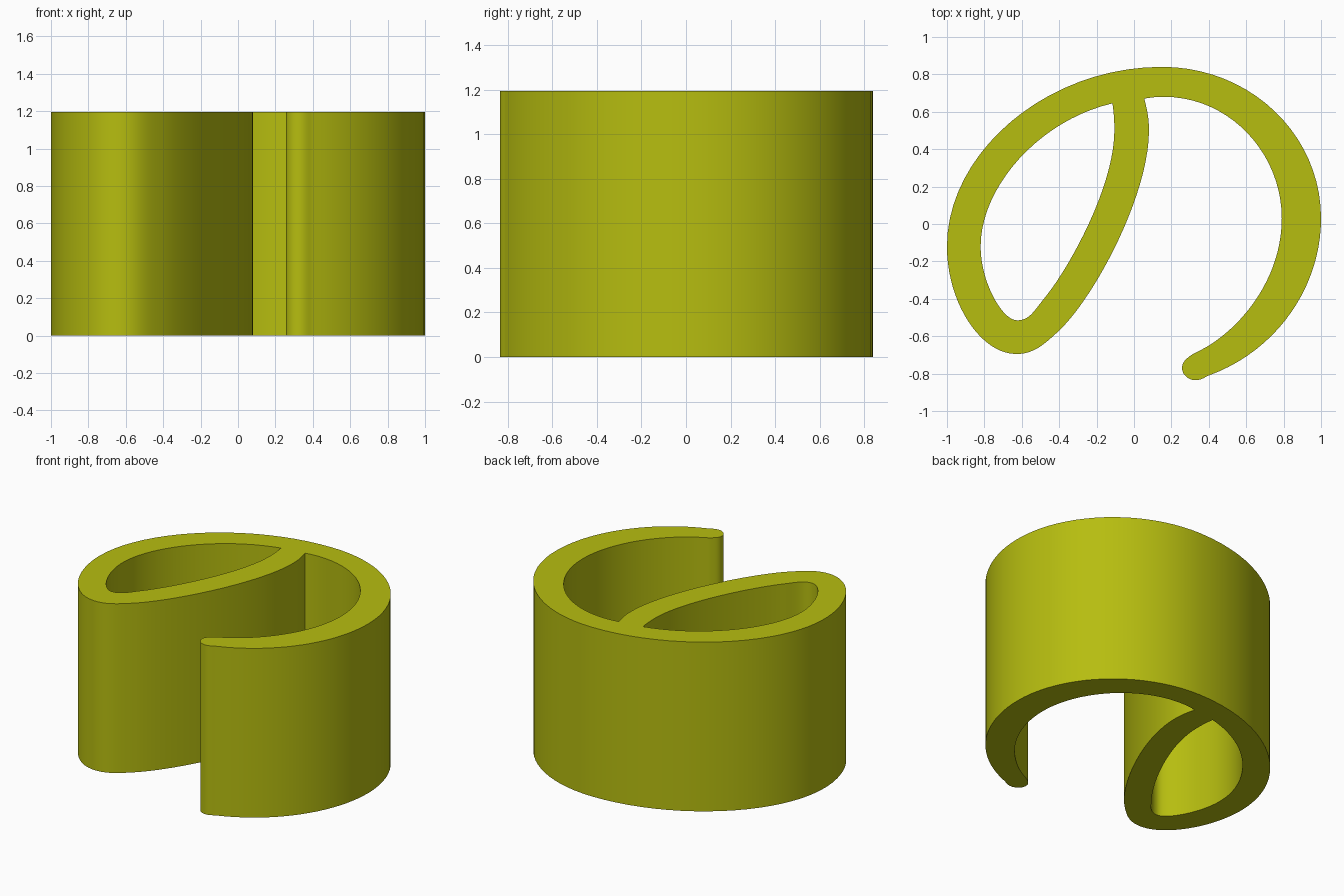
import bpy

if "Cube" in bpy.data.objects:
    bpy.data.objects.remove(bpy.data.objects["Cube"])

HEIGHT = 1.195

# Bezier knots: (point, handle in, handle out), handles relative to the point
OUTLINE = [
    ((0.33, -0.835), (-0.04, 0.0), (0.03, 0.0)),          # rounded free end
    ((0.40, -0.81), (-0.02, -0.008), (0.37, 0.135)),
    ((1.00, 0.03), (0.0, -0.36), (0.0, 0.45)),            # big arc
    ((0.15, 0.84), (0.47, 0.0), (-0.62, 0.0)),
    ((-1.00, -0.12), (0.0, 0.50), (0.0, -0.30)),
    ((-0.63, -0.695), (-0.19, 0.0), (0.095, 0.0)),        # bottom of the loop
    ((-0.39, -0.56), (-0.09, -0.085), (0.19, 0.19)),
    ((0.08, 0.50), (0.0, -0.34), (0.0, 0.07)),            # inner strand
    ((0.055, 0.67), (0.015, -0.06), (0.03, 0.006)),       # crease
    ((0.16, 0.68), (-0.04, 0.0), (0.35, 0.0)),
    ((0.79, 0.03), (0.0, 0.35), (0.0, -0.30)),
    ((0.40, -0.65), (0.20, 0.125), (-0.05, -0.03)),
    ((0.30, -0.705), (0.02, 0.015), (-0.025, -0.02)),
    ((0.257, -0.77), (0.0, 0.03), (0.0, -0.035)),
]
HOLE = [
    ((-0.115, 0.645), (0.008, -0.06), (-0.39, -0.09)),
    ((-0.82, -0.12), (0.0, 0.32), (0.0, -0.19)),
    ((-0.625, -0.515), (-0.08, 0.0), (0.06, 0.0)),
    ((-0.49, -0.41), (-0.05, -0.065), (0.14, 0.165)),
    ((-0.105, 0.50), (0.0, -0.30), (0.0, 0.05)),
]


def add_loop(curve, knots):
    spline = curve.splines.new('BEZIER')
    spline.bezier_points.add(len(knots) - 1)
    spline.use_cyclic_u = True
    spline.resolution_u = 20
    for bp, ((x, y), a, b) in zip(spline.bezier_points, knots):
        bp.handle_left_type = bp.handle_right_type = 'FREE'
        bp.co = (x, y, 0)
        bp.handle_left = (x + a[0], y + a[1], 0)
        bp.handle_right = (x + b[0], y + b[1], 0)


# Curled band: filled profile extruded to its full height
curve = bpy.data.curves.new("curled_band", 'CURVE')
curve.dimensions = '2D'
curve.fill_mode = 'BOTH'
curve.extrude = HEIGHT / 2
add_loop(curve, OUTLINE)
add_loop(curve, HOLE)

band = bpy.data.objects.new("curled_band", curve)
bpy.context.collection.objects.link(band)
band.location.z = HEIGHT / 2
bpy.context.view_layer.objects.active = band
band.select_set(True)
bpy.ops.object.convert(target='MESH')
band = bpy.context.object

# Weld walls to caps, then smooth only the rounded walls
bpy.ops.object.mode_set(mode='EDIT')
bpy.ops.mesh.select_all(action='SELECT')
bpy.ops.mesh.remove_doubles(threshold=0.0003)
bpy.ops.mesh.normals_make_consistent(inside=False)
bpy.ops.object.mode_set(mode='OBJECT')
bpy.ops.object.shade_smooth_by_angle(angle=0.6)

mat = bpy.data.materials.new("olive_yellow")
mat.diffuse_color = (0.47, 0.51, 0.005, 1)
mat.use_nodes = True
mat.node_tree.nodes["Principled BSDF"].inputs["Base Color"].default_value = mat.diffuse_color
band.data.materials.clear()
band.data.materials.append(mat)
